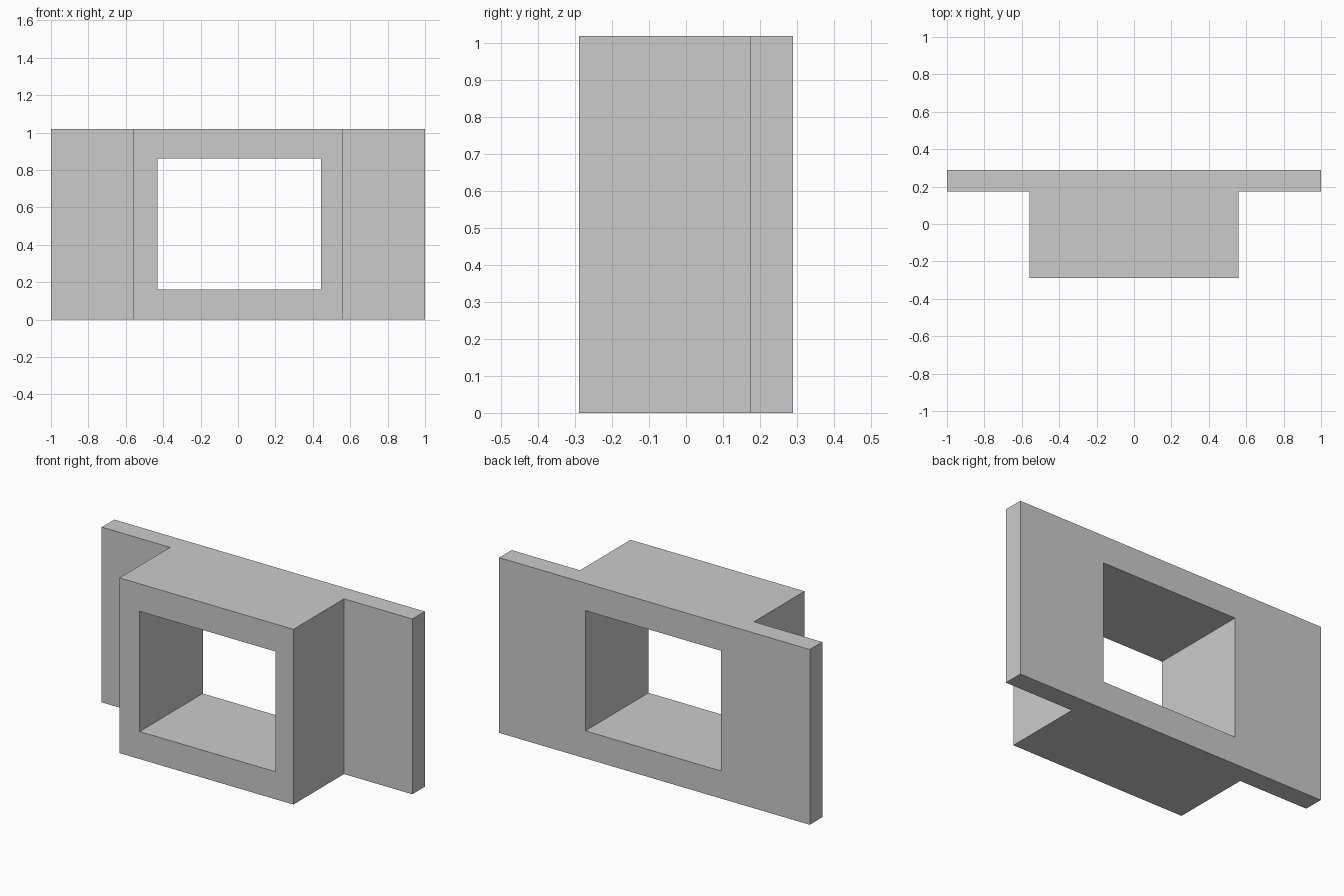
import bpy, bmesh

if "Cube" in bpy.data.objects:
    bpy.data.objects.remove(bpy.data.objects["Cube"])

HEIGHT = 1.02
BACK, STEP, FRONT = 0.29, 0.175, -0.29   # y of plate back, plate front, block front
HALF_PLATE, HALF_BLOCK = 1.0, 0.56


def prism(name, outline, z0, z1):
    """Extrude an xy outline upward from z0 to z1."""
    bm = bmesh.new()
    face = bm.faces.new([bm.verts.new((x, y, z0)) for x, y in outline])
    top = bmesh.ops.extrude_face_region(bm, geom=[face])["geom"]
    bmesh.ops.translate(bm, vec=(0, 0, z1 - z0),
                        verts=[v for v in top if isinstance(v, bmesh.types.BMVert)])
    bmesh.ops.recalc_face_normals(bm, faces=bm.faces)
    mesh = bpy.data.meshes.new(name)
    bm.to_mesh(mesh)
    bm.free()
    obj = bpy.data.objects.new(name, mesh)
    bpy.context.collection.objects.link(obj)
    return obj


# T-shaped body: wide back plate with a block projecting forward
right_side = [(HALF_BLOCK, FRONT), (HALF_BLOCK, STEP), (HALF_PLATE, STEP), (HALF_PLATE, BACK)]
left_side = [(-x, y) for x, y in reversed(right_side)]
body = prism("window_block", right_side + left_side, 0, HEIGHT)

# Rectangular opening running front to back
cutter = prism("opening_cutter", [(-0.43, -0.5), (0.445, -0.5), (0.445, 0.5), (-0.43, 0.5)],
               0.16, 0.86)
cut = body.modifiers.new("opening", 'BOOLEAN')
cut.operation = 'DIFFERENCE'
cut.solver = 'EXACT'
cut.object = cutter

# Apply the cut and discard the helper
bpy.context.view_layer.objects.active = body
bpy.ops.object.modifier_apply(modifier=cut.name)
bpy.data.objects.remove(cutter)
